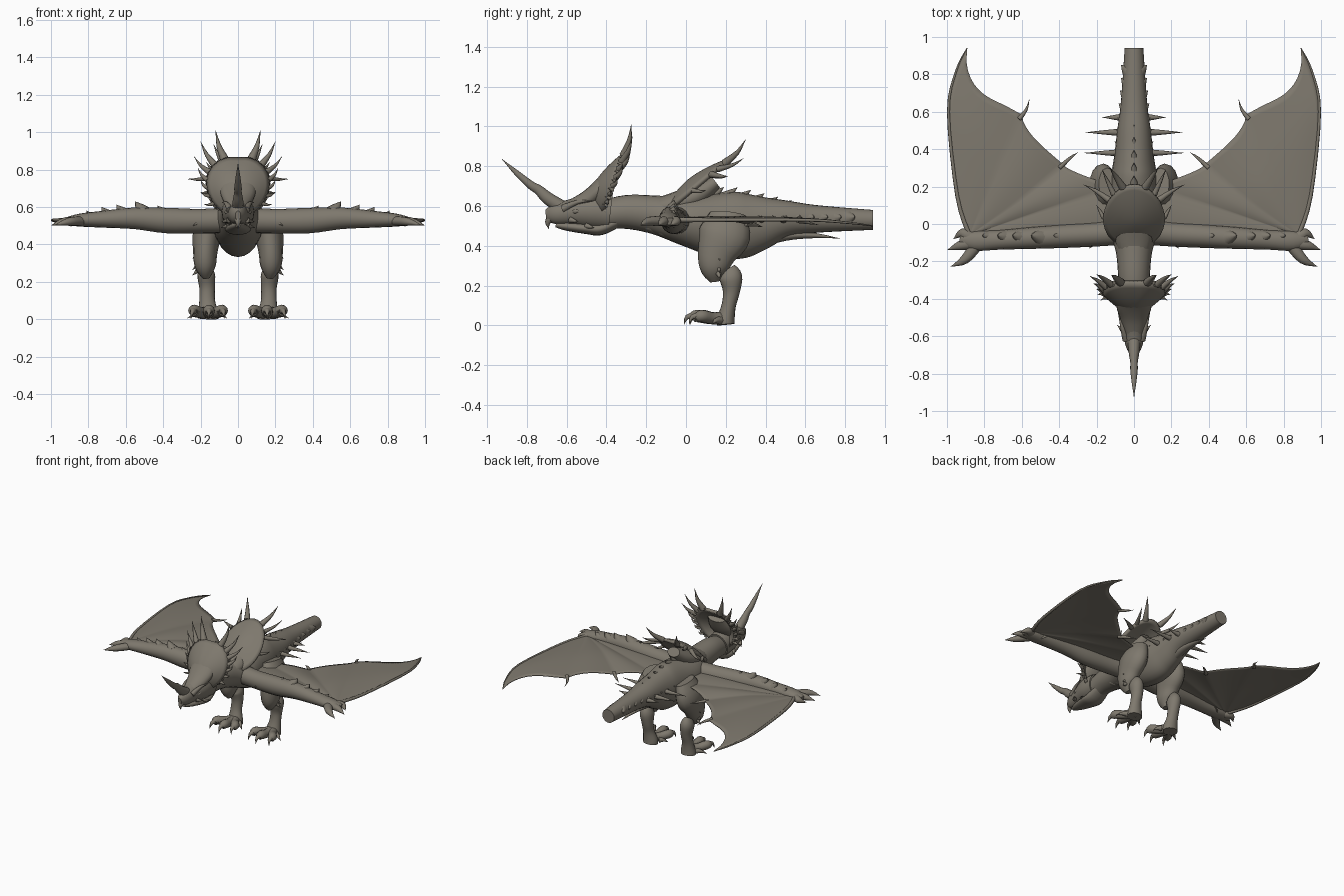
import bpy, bmesh, math
from mathutils import Vector as V

if "Cube" in bpy.data.objects:
    bpy.data.objects.remove(bpy.data.objects["Cube"])

hide = bpy.data.materials.new("grey_brown_hide")
hide.use_nodes = True
COLOUR = (0.21, 0.19, 0.155, 1)
hide.diffuse_color = COLOUR
hide.node_tree.nodes["Principled BSDF"].inputs["Base Color"].default_value = COLOUR


def finish(bm, name, thick=0):
    """Turn a bmesh into a smooth-shaded object."""
    bmesh.ops.recalc_face_normals(bm, faces=bm.faces)
    mesh = bpy.data.meshes.new(name)
    bm.to_mesh(mesh)
    bm.free()
    mesh.materials.append(hide)
    ob = bpy.data.objects.new(name, mesh)
    bpy.context.collection.objects.link(ob)
    if thick:
        mod = ob.modifiers.new("thickness", "SOLIDIFY")
        mod.thickness, mod.offset = thick, 0
    bpy.ops.object.select_all(action="DESELECT")
    ob.select_set(True)
    bpy.context.view_layer.objects.active = ob
    bpy.ops.object.shade_smooth_by_angle(angle=math.radians(50))


def spline(rows, sub):
    """Catmull-Rom through rows of any length."""
    rows = [list(r) for r in rows]
    ext = [rows[0]] + rows + [rows[-1]]
    out = []
    for i in range(len(rows) - 1):
        quad = ext[i:i + 4]
        for k in range(sub):
            t = k / sub
            out.append([b + 0.5 * t * (c - a + t * (2 * a - 5 * b + 4 * c - d + t * (3 * (b - c) + d - a)))
                        for a, b, c, d in zip(*quad)])
    return out + [rows[-1]]


def tube(bm, rows, s=1, sides=16, sub=4):
    """Loft ellipses; rows are x, y, z, side radius, upper radius."""
    pts = spline(rows, sub)
    pos = [V((s * p[0], p[1], p[2])) for p in pts]
    whole = (pos[-1] - pos[0]).normalized()
    up = V((0, 0, 1)) if abs(whole.z) < 0.8 else V((0, 1, 0))
    rings = []
    for i, p in enumerate(pts):
        t = (pos[min(i + 1, len(pos) - 1)] - pos[max(i - 1, 0)]).normalized()
        side = up.cross(t).normalized()
        top = t.cross(side)
        ring = []
        for k in range(sides):
            a = math.tau * k / sides
            ring.append(bm.verts.new(pos[i] + side * math.cos(a) * max(p[3], .001)
                                     + top * math.sin(a) * max(p[4], .001)))
        rings.append(ring)
    for lo, hi in zip(rings, rings[1:]):
        for k in range(sides):
            j = (k + 1) % sides
            bm.faces.new((lo[k], lo[j], hi[j], hi[k]))
    bm.faces.new(rings[0])
    bm.faces.new(rings[-1])


def spike(bm, base, tip, r, s=1, bend=(0, 0, 0)):
    """Tapered, optionally bent horn."""
    mid = (V(base) + V(tip)) / 2 + V(bend)
    tube(bm, [(*base, r, r), (*mid, r * .55, r * .55), (*tip, 0, 0)], s, 8, 3)


def both(name, build, thick=0):
    """Build a part on the left and the right."""
    for s, label in ((1, "left_"), (-1, "right_")):
        bm = bmesh.new()
        build(bm, s)
        finish(bm, label + name, thick)


def shell(name, centre, along, normal, width, length, bulge, notch, lean, flare):
    """Domed bony plate whose apex leans down; returns a function for rim points."""
    c, l, n = V(centre), V(along).normalized(), V(normal).normalized()

    def at(r, a):
        k = r * (1 - notch * math.exp(-(math.sin(a / 2) * 7) ** 2))
        v = math.cos(a) * k
        w = math.sin(a) * k * width * (1 + flare * v)
        return c + V((w, 0, 0)) + l * (v * length - lean * (1 - r)) + n * bulge * (1 - r ** 1.7)
    bm = bmesh.new()
    seg, rings = 48, 8
    grid = [[bm.verts.new(at(i / rings, math.tau * k / seg)) for k in range(seg)] for i in range(1, rings + 1)]
    mid = bm.verts.new(at(0, 0))
    for k in range(seg):
        j = (k + 1) % seg
        bm.faces.new((mid, grid[0][k], grid[0][j]))
        for lo, hi in zip(grid, grid[1:]):
            bm.faces.new((lo[k], hi[k], hi[j], lo[j]))
    finish(bm, name, .022)
    return lambda deg: at(1, math.radians(deg))


# Neck, trunk and blunt tail
bm = bmesh.new()
tube(bm, [(0, -.44, .55, .07, .07), (0, -.3, .57, .083, .085), (0, -.15, .555, .097, .098),
          (0, 0, .525, .14, .125), (0, .15, .505, .13, .16), (0, .27, .503, .12, .168),
          (0, .37, .515, .105, .14), (0, .5, .535, .09, .095), (0, .65, .535, .07, .07),
          (0, .94, .53, .05, .05)], sides=24, sub=5)
finish(bm, "body_and_tail")

# Low ridge scales on back and tail
bm = bmesh.new()
for i in range(11):
    y = .16 + i * .068
    z = .665 - .09 * min(1, max(0, (y - .25) / .4))
    w = .115 - .062 * min(1, (y - .16) / .6)
    spike(bm, (0, y - .04, z - .03), (0, y + .03, z + .03 - .002 * i), .036)
    for s in (1, -1):
        spike(bm, (w * .6, y - .02, .54), (w + .016, y + .008, .545), .042, s)
finish(bm, "ridge_scales")

# Keel under the tail and overlapping chest scales
bm = bmesh.new()
tube(bm, [(0, .32, .42, .03, .04), (0, .5, .45, .035, .025), (0, .64, .452, .022, .014), (0, .775, .437, 0, 0)])
finish(bm, "tail_keel")
bm = bmesh.new()
for y, z in ((-.18, .475), (-.11, .45), (-.04, .425)):
    tube(bm, [(0, y - .05, z + .035, .05, .02), (0, y, z + .01, .06, .02), (0, y + .05, z - .025, .01, .004)])
finish(bm, "chest_scales")

# Long side spikes at the tail root
def tail_spikes(bm, s):
    for y, x in ((.38, .265), (.49, .26), (.57, .17)):
        spike(bm, (.05, y, .53), (x, y, .54), .022, s)
both("tail_spikes", tail_spikes)

# Head, lower jaw, beak and nose horn
bm = bmesh.new()
tube(bm, [(0, -.705, .555, .014, .025), (0, -.66, .56, .042, .052), (0, -.58, .568, .06, .066),
          (0, -.48, .575, .085, .09), (0, -.38, .565, .085, .09)], sides=20)
spike(bm, (0, -.67, .55), (0, -.69, .485), .026, bend=(0, -.015, 0))
tube(bm, [(0, -.6, .59, .045, .03), (0, -.5, .63, .075, .045), (0, -.43, .69, .095, .045),
          (0, -.37, .78, .07, .03)], sides=20)
finish(bm, "head")
bm = bmesh.new()
tube(bm, [(0, -.655, .505, .015, .012), (0, -.6, .498, .04, .022), (0, -.5, .487, .065, .028),
          (0, -.43, .485, .07, .032), (0, -.35, .52, .06, .03)])
finish(bm, "lower_jaw")
bm = bmesh.new()
tube(bm, [(0, -.6, .58, .035, .035), (0, -.69, .635, .028, .032), (0, -.74, .68, .02, .025),
          (0, -.78, .705, .02, .021), (0, -.85, .765, .012, .014), (0, -.925, .835, 0, 0)], sides=12)
finish(bm, "nose_horn")

def face_details(bm, s):
    spike(bm, (.042, -.62, .585), (.085, -.47, .625), .02, s, (0, 0, .015))
    for y, z in ((-.58, .53), (-.5, .5)):
        spike(bm, (.05, y, z), (.09, y + .04, z - .01), .016, s)
    tube(bm, [(.05, -.575, .57, .006, .006), (.058, -.555, .573, .014, .013),
              (.065, -.535, .575, .006, .006)], s, 10)
both("brow_and_cheek", face_details)

# Crest behind the head with a crown of spikes
rim = shell("head_crest", (0, -.365, .71), (0, .35, .94), (0, -.94, .35), .16, .17, .085, .07, .07, .12)

def crest_spikes(bm, s):
    for deg, tip, r in ((24, (.12, -.275, 1.01), .024), (45, (.2, -.27, .95), .02),
                        (62, (.235, -.28, .87), .018), (78, (.215, -.32, .81), .016),
                        (93, (.2, -.35, .745), .014), (108, (.195, -.38, .68), .013),
                        (124, (.18, -.41, .615), .012)):
        spike(bm, tuple(rim(deg)), tip, r, s, (.006, .008, -.006))
    for deg in range(20, 150, 16):
        p = rim(deg)
        spike(bm, tuple(p + V((0, .01, 0))), tuple(p + V((p.x * .06, -.016, .006))), .013, s)
both("crest_spikes", crest_spikes)

# Raised shield over the shoulders with spikes
rim2 = shell("shoulder_shield", (0, .045, .69), (0, .77, .64), (0, -.64, .77), .16, .215, .045, 0, 0, -.08)
bm = bmesh.new()
tube(bm, [(0, -.18, .57, .07, .06), (0, -.08, .6, .1, .06), (0, .05, .65, .09, .06),
          (0, .15, .72, .05, .035)])
finish(bm, "shield_support")

def shield_spikes(bm, s):
    for deg, tip, r in ((24, (.13, .3, .935), .022), (46, (.17, .29, .84), .016),
                        (60, (.27, .21, .75), .018), (95, (.2, .1, .68), .013)):
        spike(bm, tuple(rim2(deg)), tip, r, s, (.005, .01, -.006))
both("shield_spikes", shield_spikes)

# Hind legs
def leg(bm, s):
    tube(bm, [(.14, .21, .56, .05, .09), (.165, .195, .46, .075, .13), (.175, .155, .36, .065, .098),
              (.175, .14, .28, .055, .07), (.17, .145, .22, .02, .025)], s)
    tube(bm, [(.17, .205, .28, .025, .045), (.17, .225, .24, .047, .058), (.165, .228, .17, .042, .043),
              (.165, .215, .1, .042, .036), (.16, .2, .03, .055, .045), (.16, .2, .004, .055, .045)], s)
    for z in (.36, .3, .27):
        spike(bm, (.205, .16, z), (.243, .17, z - .035), .018, s)
both("leg", leg)

# Feet: knuckled toes with claws
def foot(bm, s):
    for x, y in ((.085, .07), (.155, .04), (.235, .065)):
        m = (x + .16) / 2
        tube(bm, [(.16, .2, .035, .035, .033), (m, (y + .2) / 2, .036, .03, .03),
                  (x, y + .015, .047, .031, .031), (x, y - .01, .035, .02, .024)], s, 12)
        spike(bm, (x, y + .01, .045), (x * 1.2 - .03, y - .05, .003), .022, s, (0, -.014, .018))
    for x, tip in ((.2, .27), (.11, .06)):
        spike(bm, (x, .17, .025), (tip, .13, .006), .022, s, (0, 0, .008))
both("foot", foot)

# Wing arms, knobbly along the top
def arm(bm, s):
    tube(bm, [(.05, -.04, .53, .07, .07), (.2, -.055, .525, .065, .065), (.38, -.065, .528, .063, .068),
              (.55, -.075, .54, .058, .058), (.72, -.085, .535, .052, .045), (.85, -.09, .53, .052, .034),
              (.93, -.08, .522, .027, .018)], s)
    for x, z in ((.42, .607), (.54, .63), (.64, .613), (.72, .6), (.8, .58)):
        spike(bm, (x - .03, -.07, z - .055), (x + .01, -.06, z), .042, s)
    spike(bm, (.2, -.09, .53), (.24, -.13, .5), .018, s)
both("wing_arm", arm)

def hand(bm, s):
    for path in (((.84, -.11), (.905, -.19), (.98, -.228)), ((.86, -.1), (.93, -.115), (.997, -.138)),
                 ((.88, -.07), (.92, -.05), (.965, -.08))):
        (ax, ay), (bx, by), (cx, cy) = path
        tube(bm, [(ax, ay, .525, .034, .026), (bx, by, .522, .025, .022), (cx, cy, .503, 0, 0)], s, 10)
both("wing_hand", hand)

# Wing membranes fanned between finger lines
WRIST = (.88, -.06, .53)
FINGERS = [[WRIST, (.945, .15, .53), (.992, .6, .53), (.95, .82, .515), (.892, .94, .5)],
           [WRIST, (.74, .27, .542), (.6, .585, .525)],
           [WRIST, (.62, .12, .54), (.375, .315, .51)],
           [WRIST, (.5, .07, .535), (.1, .2, .53)],
           [WRIST, (.5, -.07, .535), (.1, -.06, .53)]]
SAG = (.2, .07, .03, 0)

def sample(path, u):
    f = u * (len(path) - 1)
    i = min(int(f), len(path) - 2)
    return V(path[i]).lerp(V(path[i + 1]), f - i)

def membrane(bm, s):
    n, m = 16, 14
    smooth = [spline(f, 5) for f in FINGERS]
    for panel, sag in enumerate(SAG):
        rows = []
        for i in range(n + 1):
            row = []
            for j in range(m + 1):
                v = j / m
                u = i / n * (1 - sag * math.sin(math.pi * v ** .6))
                p = sample(smooth[panel], u).lerp(sample(smooth[panel + 1], u), v)
                row.append(bm.verts.new((s * p.x, p.y, p.z + .014 * math.sin(math.pi * v) * u)))
            rows.append(row)
        for a, b in zip(rows, rows[1:]):
            for j in range(m):
                bm.faces.new((a[j], a[j + 1], b[j + 1], b[j]))
    bmesh.ops.remove_doubles(bm, verts=bm.verts, dist=.0004)
both("wing_membrane", membrane, .006)

# Leading finger and the claws on the trailing edge
def wing_edge(bm, s):
    tube(bm, [(*p, .013 - .0025 * i, .013 - .0025 * i) for i, p in enumerate(FINGERS[0])], s, 8)
    spike(bm, (.615, .56, .528), (.56, .665, .505), .014, s, (-.012, 0, 0))
    spike(bm, (.4, .3, .512), (.3, .383, .495), .014, s, (-.012, .014, 0))
both("wing_edge", wing_edge)
